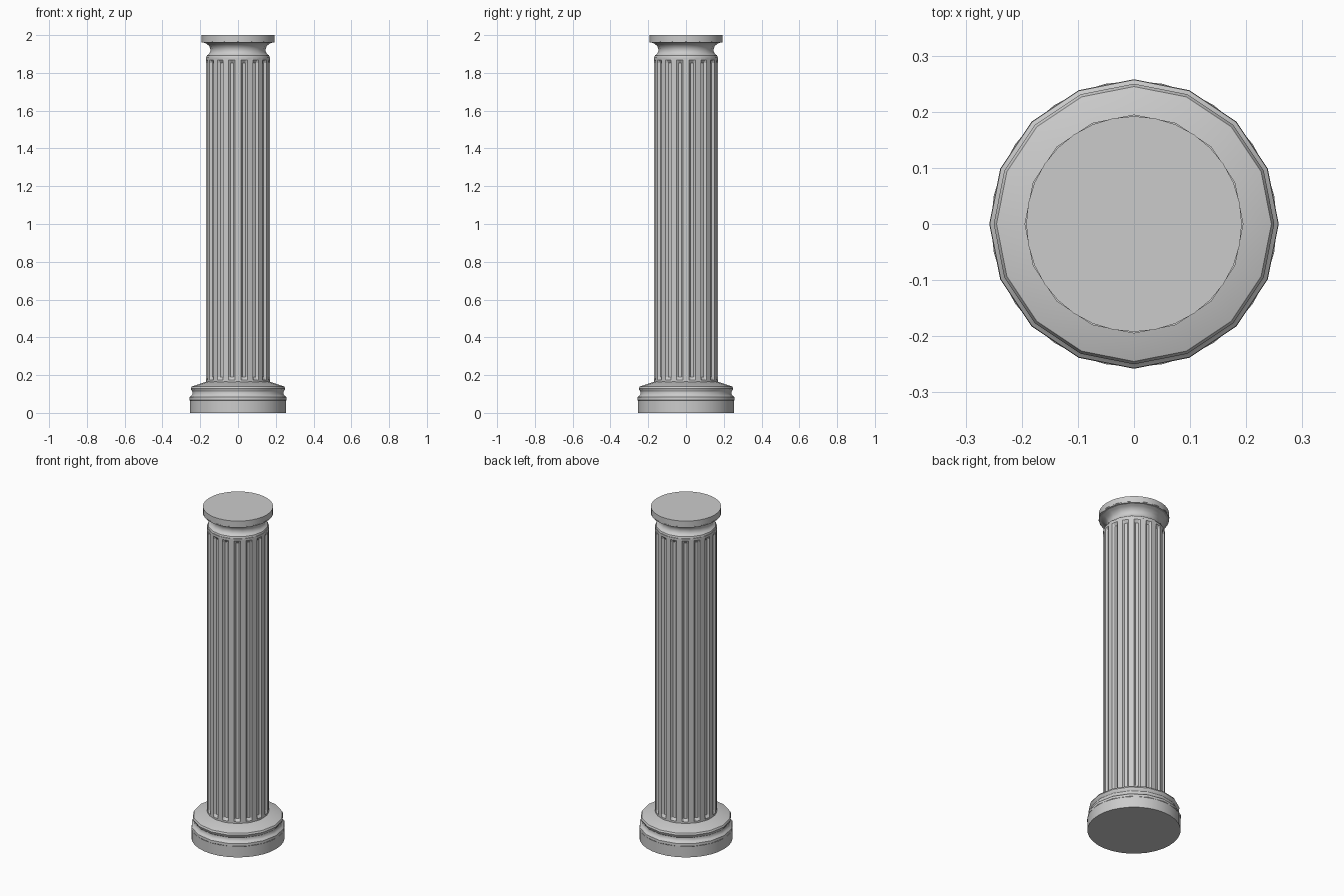
import bpy, bmesh
from math import sin, cos, pi

if "Cube" in bpy.data.objects:
    bpy.data.objects.remove(bpy.data.objects["Cube"])


def loft(name, rings, smooth=True):
    """Skin a stack of equal-length point rings and cap both ends."""
    bm = bmesh.new()
    loops = [[bm.verts.new(p) for p in ring] for ring in rings]
    n = len(loops[0])
    for a, b in zip(loops, loops[1:]):
        for i in range(n):
            j = (i + 1) % n
            bm.faces.new((a[i], a[j], b[j], b[i]))
    bm.faces.new(loops[0][::-1])
    bm.faces.new(loops[-1])
    me = bpy.data.meshes.new(name)
    bm.to_mesh(me)
    bm.free()
    ob = bpy.data.objects.new(name, me)
    bpy.context.collection.objects.link(ob)
    if smooth:
        bpy.ops.object.select_all(action='DESELECT')
        ob.select_set(True)
        bpy.context.view_layer.objects.active = ob
        bpy.ops.object.shade_smooth_by_angle(angle=0.6)
    return ob


def turned(name, profile, sides):
    return loft(name, [[(r * cos(2 * pi * i / sides), r * sin(2 * pi * i / sides), z)
                        for i in range(sides)] for r, z in profile])


# Round plinth and moulded base
turned("plinth", [(0.255, 0), (0.255, 0.066)], 32)
turned("base_moulding", [(0.25, 0.06), (0.258, 0.068), (0.257, 0.083), (0.247, 0.091),
                         (0.241, 0.1), (0.241, 0.112), (0.248, 0.122), (0.25, 0.13),
                         (0.245, 0.14), (0.17, 0.165)], 16)

# Fluted shaft: plain bands at the ends, grooves between
FLUTES, R, DEPTH = 16, 0.169, 0.012


def shaft_ring(z, depth):
    ring = []
    for i in range(FLUTES):
        for off, d in ((-0.27, 0), (-0.13, 1), (0.13, 1), (0.27, 0)):
            a = 2 * pi * (i + 0.5 + off) / FLUTES
            r = R - d * depth
            ring.append((r * cos(a), r * sin(a), z))
    return ring


loft("fluted_shaft", [shaft_ring(0.155, 0), shaft_ring(0.175, 0), shaft_ring(0.19, DEPTH),
                      shaft_ring(1.852, DEPTH), shaft_ring(1.868, 0),
                      shaft_ring(1.882, 0)], smooth=False)

# Flared neck and round top slab
turned("capital_neck", [(0.169, 1.878), (0.165, 1.892), (0.153, 1.9), (0.147, 1.912),
                        (0.146, 1.925), (0.152, 1.942), (0.168, 1.955), (0.195, 1.966)], 16)
turned("top_slab", [(0.192, 1.96), (0.192, 2.0)], 32)
